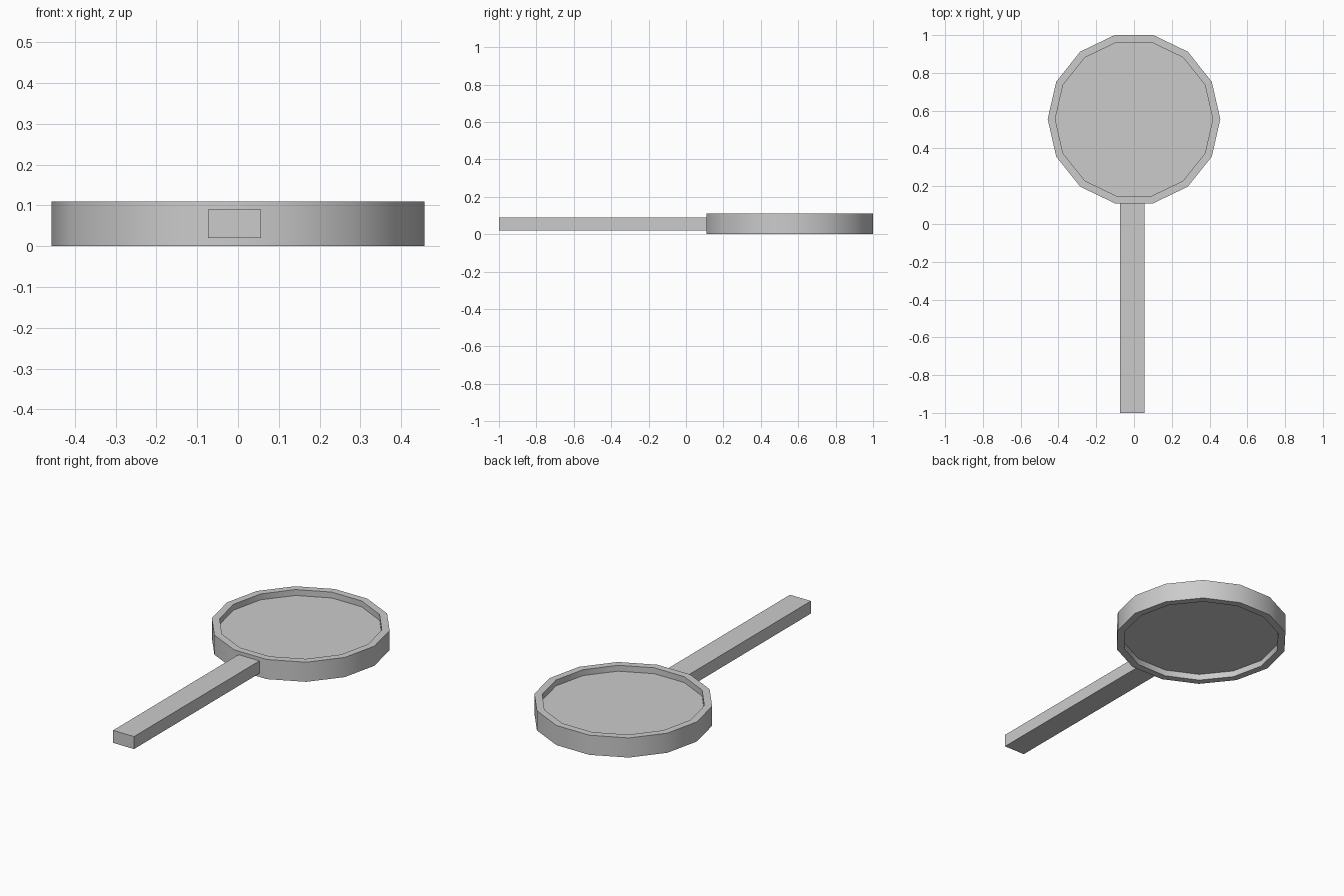
import bpy, math

if "Cube" in bpy.data.objects:
    bpy.data.objects.remove(bpy.data.objects["Cube"])

SIDES, CY, R_OUT, R_IN = 14, 0.555, 0.457, 0.417


def make(name, verts, faces):
    mesh = bpy.data.meshes.new(name)
    mesh.from_pydata(verts, [], faces)
    obj = bpy.data.objects.new(name, mesh)
    bpy.context.collection.objects.link(obj)
    return obj


def smooth(obj):
    bpy.ops.object.select_all(action='DESELECT')
    obj.select_set(True)
    bpy.context.view_layer.objects.active = obj
    bpy.ops.object.shade_smooth_by_angle(angle=math.radians(30))


def circle(r, z):
    return [(r * math.cos(2 * math.pi * i / SIDES),
             CY + r * math.sin(2 * math.pi * i / SIDES), z) for i in range(SIDES)]


# Rim: rectangular section swept around a 14-sided ring
profile = [(R_OUT, 0), (R_OUT, 0.11), (R_IN, 0.11), (R_IN, 0)]
verts = [v for r, z in profile for v in circle(r, z)]
faces = []
for k in range(4):
    for i in range(SIDES):
        j, n = (i + 1) % SIDES, (k + 1) % 4
        faces.append((k * SIDES + i, k * SIDES + j, n * SIDES + j, n * SIDES + i))
smooth(make("rim", verts, faces))

# Lens: disc recessed on both sides of the rim
lens_faces = [tuple(reversed(range(SIDES))), tuple(range(SIDES, 2 * SIDES))]
for i in range(SIDES):
    j = (i + 1) % SIDES
    lens_faces.append((i, j, SIDES + j, SIDES + i))
smooth(make("lens", circle(R_IN, 0.035) + circle(R_IN, 0.077), lens_faces))

# Handle: straight bar butting against the rim
bpy.ops.mesh.primitive_cube_add(size=1, location=(-0.009, -0.445, 0.055))
handle = bpy.context.object
handle.name = "handle"
handle.scale = (0.13, 1.11, 0.07)
bpy.ops.object.transform_apply(location=False, rotation=False, scale=True)
